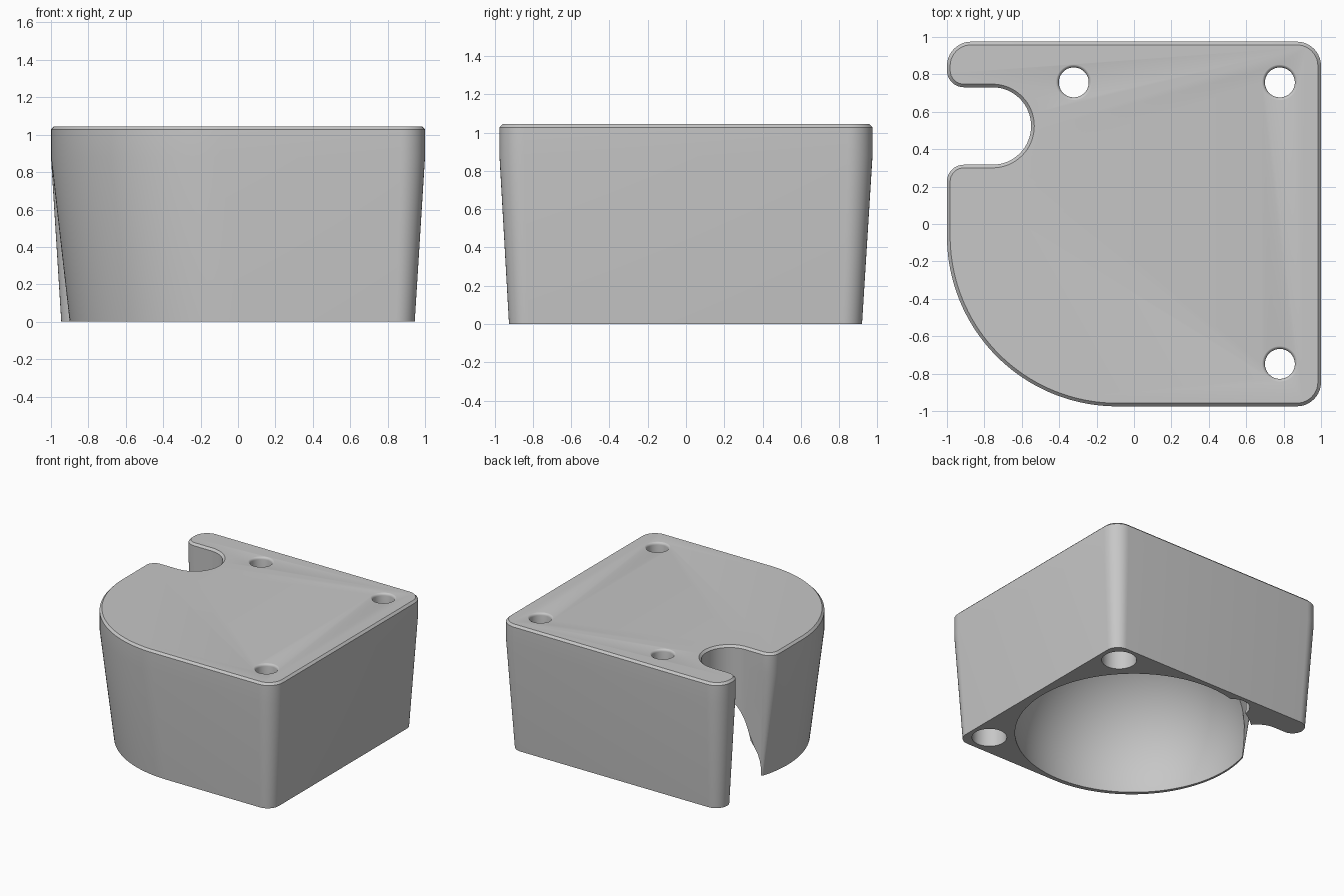
import bpy
import bmesh
from math import cos, sin, pi, sqrt, atan2, radians
from mathutils import Vector

cube = bpy.data.objects.get("Cube")
if cube:
    bpy.data.objects.remove(cube, do_unlink=True)

grey = bpy.data.materials.new("plain grey")
grey.use_nodes = True
colour = (0.57, 0.57, 0.57, 1)
grey.diffuse_color = colour
grey.node_tree.nodes["Principled BSDF"].inputs["Base Color"].default_value = colour

HEIGHT = 1.045
SLOT_X, SLOT_Y, SLOT_R = -0.757, 0.524, 0.207
LIP_R = 0.09


def arc(cx, cy, r, start, end, steps):
    angles = [start + (end - start) * i / steps for i in range(steps + 1)]
    return [Vector((cx + r * cos(a), cy + r * sin(a))) for a in angles]


def outline(half_x, front, back, corner, lip_y, lip_r):
    """Counter-clockwise plan up to the front lip of the slot."""
    pts = arc(half_x - corner, front + corner, corner, -pi / 2, 0, 10)
    pts += arc(half_x - corner, back - corner, corner, 0, pi / 2, 10)
    pts += arc(corner - half_x, back - corner, corner, pi / 2, pi, 10)
    pts += arc(LIP_R - half_x, SLOT_Y + SLOT_R + LIP_R, LIP_R, pi, 1.5 * pi, 8)
    pts += arc(SLOT_X, SLOT_Y, SLOT_R, pi / 2, -pi / 2, 32)
    return pts


def foot_outline():
    """The large corner runs round to a tight lip at the slot."""
    cx, cy, r, lip_r, lip_y = 0, -0.025, 0.9, 0.015, 0.23
    dy = lip_y - cy
    lip_x = cx - sqrt((r - lip_r) ** 2 - dy ** 2)
    meet = atan2(dy, lip_x - cx)
    pts = outline(0.945, -0.925, 0.92, 0.1, lip_y, lip_r)
    pts += arc(lip_x, lip_y, lip_r, pi / 2, meet, 8)
    return pts + arc(cx, cy, r, meet, 1.5 * pi, 48)[1:]


def head_outline():
    """A straight side joins the rounded lip to the large corner."""
    r = 0.91
    cx, cy = r - 1, r - 0.975
    lip_y = SLOT_Y - SLOT_R - LIP_R
    pts = outline(1, -0.975, 0.975, 0.13, lip_y, LIP_R)
    pts += arc(LIP_R - 1, lip_y, LIP_R, pi / 2, pi, 8)
    pts += [Vector((-1, lip_y + (cy - lip_y) * i / 8)) for i in range(1, 8)]
    return pts + arc(cx, cy, r, pi, 1.5 * pi, 40)


def inset(pts, d):
    result = []
    for i, p in enumerate(pts):
        t = (pts[(i + 1) % len(pts)] - pts[i - 1]).normalized()
        result.append(p + Vector((-t.y, t.x)) * d)
    return result


def loft(name, rings):
    bm = bmesh.new()
    loops = [[bm.verts.new((p.x, p.y, z)) for p in pts] for pts, z in rings]
    n = len(loops[0])
    for low, high in zip(loops, loops[1:]):
        for i in range(n):
            j = (i + 1) % n
            bm.faces.new((low[i], low[j], high[j], high[i]))
    bm.faces.new(loops[0][::-1])
    bm.faces.new(loops[-1])
    mesh = bpy.data.meshes.new(name)
    bm.to_mesh(mesh)
    bm.free()
    obj = bpy.data.objects.new(name, mesh)
    bpy.context.collection.objects.link(obj)
    mesh.materials.append(grey)
    return obj


# Tapered body with a straight band and chamfer at the top
head = head_outline()
body = loft("block_body", [(foot_outline(), 0), (head, 0.88), (head, HEIGHT - 0.017),
                           (inset(head, 0.017), HEIGHT)])

# Dome cavity open at the base
bpy.ops.mesh.primitive_uv_sphere_add(segments=96, ring_count=49, radius=0.89,
                                     location=(0, -0.005, 0.1))
cutters = [bpy.context.object]

# Screw holes, each with a wider recess from below and a softened top rim
ROUND = 0.02
hole = [(0.13, -0.1), (0.13, 0.85), (0.08, 0.85)]
for k in range(5):
    a = k * pi / 8
    hole.append((0.08 + ROUND * (1 - cos(a)), HEIGHT + 0.001 - ROUND * (1 - sin(a))))
hole.append((0.08 + ROUND, 1.2))
for x, y in ((0.78, 0.757), (-0.322, 0.757), (0.78, -0.748)):
    cutters.append(loft("hole_cutter", [
        (arc(x, y, r, 0, 2 * pi * 47 / 48, 47), z) for r, z in hole]))

for cutter in cutters:
    cutter.hide_render = True
    cut = body.modifiers.new("cut", "BOOLEAN")
    cut.operation = "DIFFERENCE"
    cut.solver = "EXACT"
    cut.object = cutter
    bpy.ops.object.select_all(action="DESELECT")
    body.select_set(True)
    bpy.context.view_layer.objects.active = body
    bpy.ops.object.modifier_apply(modifier=cut.name)
    bpy.data.objects.remove(cutter, do_unlink=True)

body.data.materials.clear()
body.data.materials.append(grey)
bpy.ops.object.shade_smooth_by_angle(angle=radians(30))
